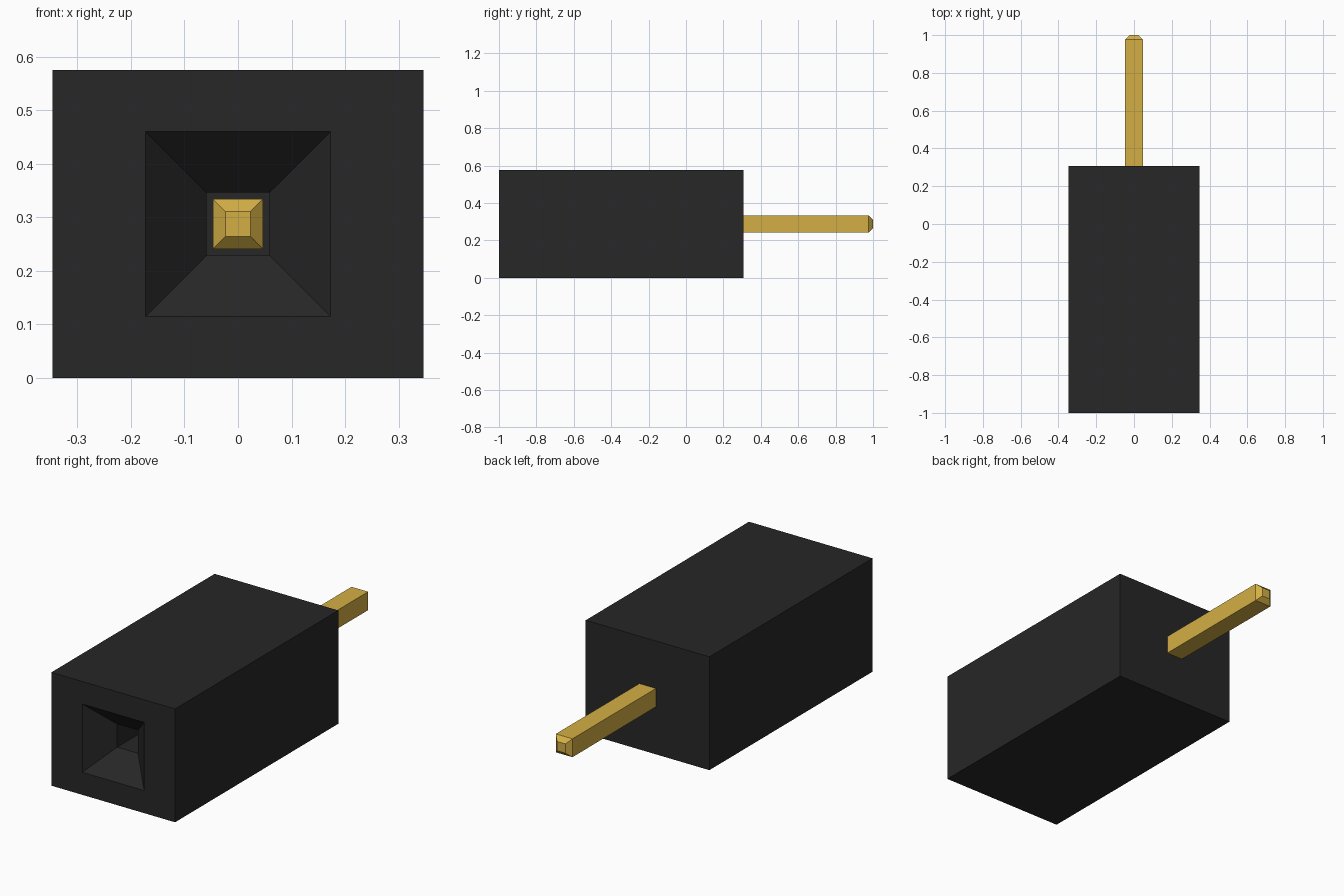
import bpy
import bmesh

cube = bpy.data.objects.get("Cube")
if cube:
    bpy.data.objects.remove(cube, do_unlink=True)

MID_Z = 0.2875  # height of the shared axis


def material(name, color):
    mat = bpy.data.materials.new(name)
    mat.use_nodes = True
    mat.diffuse_color = color
    mat.node_tree.nodes["Principled BSDF"].inputs["Base Color"].default_value = color
    return mat


def loft(name, rings, mat):
    """Join rectangles (half width, half height, y) along y and cap both ends."""
    bm = bmesh.new()
    loops = [[bm.verts.new((sx * hx, y, MID_Z + sz * hz))
              for sx, sz in ((-1, -1), (1, -1), (1, 1), (-1, 1))]
             for hx, hz, y in rings]
    for a, b in zip(loops, loops[1:]):
        for i in range(4):
            j = (i + 1) % 4
            bm.faces.new((a[i], a[j], b[j], b[i]))
    bm.faces.new(loops[0])
    bm.faces.new(loops[-1])
    bmesh.ops.recalc_face_normals(bm, faces=bm.faces)
    mesh = bpy.data.meshes.new(name)
    bm.to_mesh(mesh)
    bm.free()
    mesh.materials.append(mat)
    obj = bpy.data.objects.new(name, mesh)
    bpy.context.collection.objects.link(obj)
    return obj


black = material("black plastic", (0.02, 0.02, 0.02, 1))
gold = material("gold", (0.658, 0.429, 0.06, 1))

# Housing: outer box, then the funnel mouth and the square socket inside it
loft("housing", [
    (0.347, MID_Z, 0.308),
    (0.347, MID_Z, -1.0),
    (0.173, 0.173, -1.0),
    (0.0585, 0.0585, -0.885),
    (0.0585, 0.0585, 0.2),
], black)

# Pin: square bar with chamfered tips, from inside the socket out of the back
PIN, TIP = 0.0466, 0.0233
loft("contact_pin", [
    (TIP, TIP, -0.6),
    (PIN, PIN, -0.6 + TIP),
    (PIN, PIN, 1.0 - TIP),
    (TIP, TIP, 1.0),
], gold)
